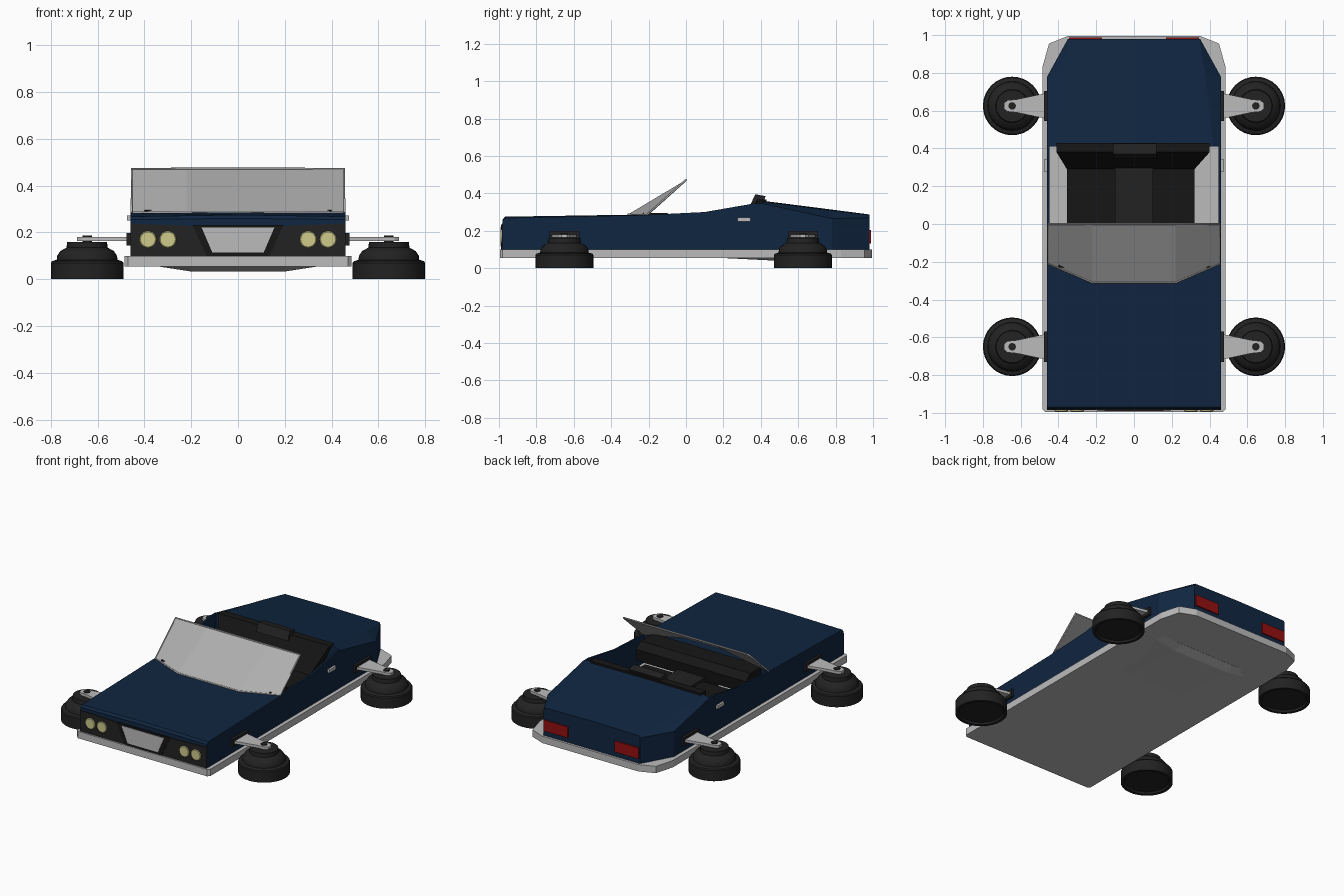
import bpy, bmesh, math
from mathutils import Matrix, Vector

cube = bpy.data.objects.get("Cube")
if cube:
    bpy.data.objects.remove(cube, do_unlink=True)


def material(name, r, g, b):
    m = bpy.data.materials.new(name)
    m.use_nodes = True
    m.diffuse_color = (r, g, b, 1)
    m.node_tree.nodes["Principled BSDF"].inputs["Base Color"].default_value = (r, g, b, 1)
    return m


BLUE = material("navy_paint", .005, .019, .052)
GREY = material("light_grey", .5, .5, .5)
GLASS = material("grey_glass", .42, .42, .42)
DARK = material("dark_trim", .016, .016, .016)
SEAT = material("black_seat", .008, .008, .008)
YELLOW = material("pale_yellow", .62, .6, .26)
RED = material("lamp_red", .3, .005, .005)


def make(name, verts, faces, mat, smooth=False):
    bm = bmesh.new()
    vs = [bm.verts.new(v) for v in verts]
    for f in faces:
        bm.faces.new([vs[i] for i in f])
    bmesh.ops.recalc_face_normals(bm, faces=bm.faces)
    me = bpy.data.meshes.new(name)
    bm.to_mesh(me)
    bm.free()
    me.materials.append(mat)
    ob = bpy.data.objects.new(name, me)
    bpy.context.collection.objects.link(ob)
    if smooth:
        bpy.ops.object.select_all(action='DESELECT')
        ob.select_set(True)
        bpy.context.view_layer.objects.active = ob
        bpy.ops.object.shade_smooth_by_angle(angle=math.radians(30))
    return ob


def loft(name, rings, mat, smooth=False):
    """Skin equal-length rings of points and cap both ends."""
    n = len(rings[0])
    verts = [p for ring in rings for p in ring]
    faces = [(k*n + i, k*n + (i+1) % n, (k+1)*n + (i+1) % n, (k+1)*n + i)
             for k in range(len(rings) - 1) for i in range(n)]
    faces += [tuple(range(n)), tuple(range((len(rings)-1)*n, len(rings)*n))]
    return make(name, verts, faces, mat, smooth)


def hull(name, sections, mat):
    """Loft of mirrored sections: (y, half outline from floor edge to centre)."""
    rings = []
    for y, half in sections:
        left = [(x, y, z) for x, z in half]
        right = [(-x, y, z) for x, z in reversed(half) if x > 0]
        rings.append(left + right)
    return loft(name, rings, mat)


def plan(name, pts, z0, z1, mat):
    return loft(name, [[(x, y, z) for x, y in pts] for z in (z0, z1)], mat)


def front_plate(name, pts, y0, y1, mat):
    return loft(name, [[(x, y, z) for x, z in pts] for y in (y0, y1)], mat)


def box(name, x0, x1, y0, y1, z0, z1, mat):
    return plan(name, [(x0, y0), (x1, y0), (x1, y1), (x0, y1)], z0, z1, mat)


def lathe(name, profile, centre, mat, turn=Matrix(), sides=32):
    rings = []
    for r, z in profile:
        rings.append([Vector(centre) + turn @ Vector((r*math.cos(a), r*math.sin(a), z))
                      for a in (2*math.pi*i/sides for i in range(sides))])
    return loft(name, rings, mat, True)


# Base plate with clipped rear corners
half = [(.47, -.995), (.485, -.98), (.485, .83), (.45, .955), (.35, .995)]
plan("base_plate", half + [(-x, y) for x, y in reversed(half)], .055, .10, GREY)

# Shallow scoop under the tail
hull("belly_scoop", [(.20, [(.20, .054), (.35, .056)]),
                     (.62, [(.20, .033), (.35, .056)]),
                     (.68, [(.20, .054), (.35, .056)])], GREY)

# Painted bodywork: hood, tail deck, cockpit walls
hull("hood", [(-.98, [(.46, .10), (.46, .255), (0, .26)]),
              (-.968, [(.46, .10), (.46, .268), (0, .275)]),
              (-.21, [(.46, .10), (.46, .284), (0, .287)])], BLUE)
hull("tail_deck", [(.41, [(.46, .10), (.46, .345), (.42, .356), (0, .36)]),
                   (.78, [(.46, .10), (.46, .265), (.38, .308), (0, .313)]),
                   (.98, [(.35, .10), (.35, .27), (.345, .283), (0, .287)])], BLUE)
wall = [(-.22, .10), (.42, .10), (.42, .345), (.36, .345), (.10, .30), (-.22, .284)]
for side, tag in ((1, "left"), (-1, "right")):
    loft(tag + "_cockpit_wall", [[(side*x, y, z) for y, z in wall] for x in (.448, .46)], BLUE)
    box(tag + "_door_handle", *sorted((side*.455, side*.474)), .275, .345, .25, .272, GREY)

# Nose: dark panel, bright grille, paired round lamps
front_plate("nose_panel", [(-.46, .10), (.46, .10), (.46, .238), (.2, .228),
                           (-.2, .228), (-.46, .238)], -.985, -.978, DARK)
front_plate("grille_surround", [(-.135, .10), (.135, .10), (.195, .232), (-.195, .232)],
            -.988, -.98, SEAT)
front_plate("grille", [(-.11, .115), (.11, .115), (.155, .22), (-.155, .22)],
            -.991, -.982, GREY)
facing = Matrix.Rotation(math.pi/2, 3, 'X')
for x in (-.385, -.30, .30, .385):
    lathe("headlight", [(.036, 0), (.036, .008), (.032, .011)], (x, -.981, .17), YELLOW, facing, 24)

# Tail lamps
for x0, x1 in ((-.345, -.17), (.17, .345)):
    box("tail_lamp", x0, x1, .978, .988, .133, .205, RED)

# Three-panel windshield leaning back, with a thin bright frame
low = [(-.455, -.21, .284), (-.22, -.31, .287), (.22, -.31, .287), (.455, -.21, .284)]
top = [(x, 0, .472) for x in (-.455, -.22, .22, .455)]
glass = make("windshield", low + top, [(i, i+1, i+5, i+4) for i in range(3)], GLASS)
glass.modifiers.new("thickness", 'SOLIDIFY').thickness = .006
curve = bpy.data.curves.new("windshield_frame", 'CURVE')
curve.dimensions = '3D'
curve.bevel_depth = .005
curve.bevel_resolution = 1
curve.materials.append(GREY)
spline = curve.splines.new('POLY')
edge = low + top[::-1]
spline.points.add(len(edge) - 1)
for p, co in zip(spline.points, edge):
    p.co = (*co, 1)
spline.use_cyclic_u = True
bpy.context.collection.objects.link(bpy.data.objects.new("windshield_frame", curve))

# Cockpit: dashboard, cushions, console, leaning backrest
dash = [(-.215, .18), (-.06, .18), (-.05, .26), (-.10, .295), (-.23, .295)]
loft("dashboard", [[(x, y, z) for y, z in dash] for x in (-.40, .40)], SEAT)
box("right_seat_cushion", -.355, -.10, -.03, .33, .10, .19, SEAT)
box("left_seat_cushion", .10, .32, -.03, .33, .10, .19, SEAT)
box("centre_console", -.10, .10, -.21, .33, .10, .205, DARK)
loft("backrest", [[(-.355, .28, .12), (.32, .28, .12), (.32, .42, .12), (-.355, .42, .12)],
                  [(-.355, .29, .19), (.32, .29, .19), (.32, .42, .19), (-.355, .42, .19)],
                  [(-.41, .38, .368), (.40, .38, .368), (.40, .43, .368), (-.41, .43, .368)]], SEAT)
loft("headrest", [[(-.11, .345, .34), (.12, .345, .34), (.12, .41, .34), (-.11, .41, .34)],
                  [(-.11, .37, .395), (.12, .37, .395), (.12, .425, .385), (-.11, .425, .385)]], DARK)

# Four hover pods on tapered arms
pod = [(.13, .012), (.138, 0), (.155, 0), (.155, .07), (.15, .077), (.13, .083),
       (.128, .10), (.115, .12), (.088, .135), (.085, .16)]
arm = [(.465, -.068), (.62, -.035), (.67, -.03), (.688, -.015),
       (.688, .015), (.67, .03), (.62, .035), (.465, .068)]
for end, y in (("front", -.65), ("rear", .625)):
    for side, tag in ((1, "left"), (-1, "right")):
        name = end + "_" + tag
        lathe(name + "_pod", pod, (side*.645, y, 0), DARK)
        plan(name + "_arm", [(side*px, y + py) for px, py in arm], .164, .181, GREY)
        lathe(name + "_hub", [(.02, .15), (.02, .186)], (side*.645, y, 0), DARK, sides=12)
        box(name + "_mount", *sorted((side*.45, side*.476)), y - .08, y + .08, .145, .198, DARK)
